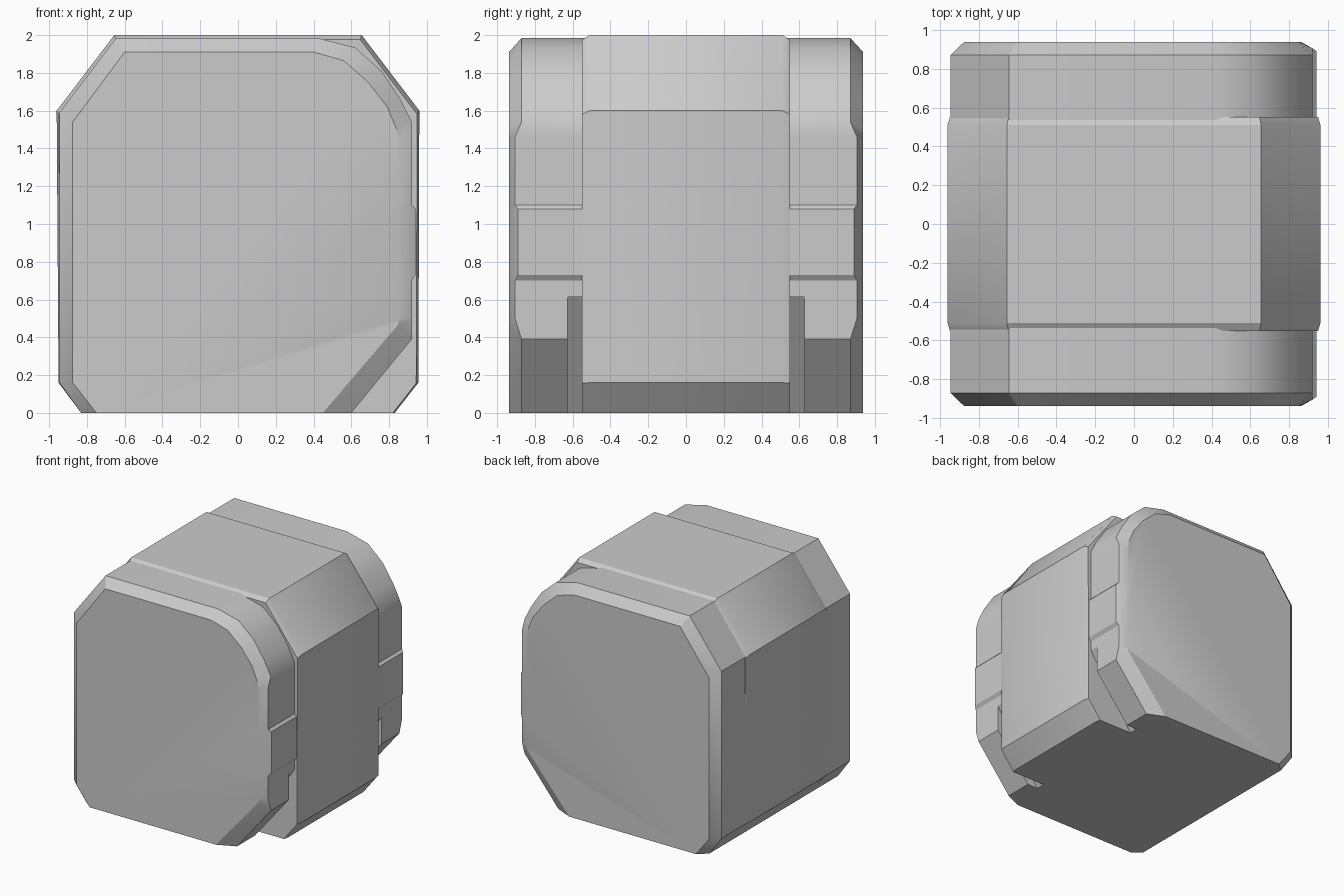
import bpy, bmesh, math

cube = bpy.data.objects.get("Cube")
if cube:
    bpy.data.objects.remove(cube, do_unlink=True)

grey = bpy.data.materials.new("plain grey")
grey.use_nodes = True
grey.diffuse_color = (0.6, 0.6, 0.6, 1)
grey.node_tree.nodes["Principled BSDF"].inputs["Base Color"].default_value = grey.diffuse_color


def loft(name, rings):
    """Join rings of (x, y, z) points into a closed solid."""
    bm = bmesh.new()
    loops = [[bm.verts.new(p) for p in ring] for ring in rings]
    for a, b in zip(loops, loops[1:]):
        for i in range(len(a)):
            j = (i + 1) % len(a)
            bm.faces.new((a[i], a[j], b[j], b[i]))
    bm.faces.new(loops[0])
    bm.faces.new(loops[-1])
    bmesh.ops.recalc_face_normals(bm, faces=bm.faces)
    mesh = bpy.data.meshes.new(name)
    bm.to_mesh(mesh)
    bm.free()
    mesh.materials.append(grey)
    obj = bpy.data.objects.new(name, mesh)
    bpy.context.collection.objects.link(obj)
    bpy.ops.object.select_all(action='DESELECT')
    bpy.context.view_layer.objects.active = obj
    obj.select_set(True)
    bpy.ops.object.shade_smooth_by_angle(angle=math.radians(30))
    return obj


def section(profile, y, scale=1):
    return [(x * scale, y, z * scale) for x, z in profile]


# Raised centre band with slightly tapered rims
band = [(-.655, 2), (.655, 2), (.96, 1.6), (.955, .16), (.83, 0),
        (-.83, 0), (-.95, .16), (-.96, 1.6)]
loft("centre_band", [section(band, y, s) for y, s in
                     ((-.55, .988), (-.51, 1), (.51, 1), (.55, .988))])

# Shared outlines of the end blocks
shoulder = [(-.645, 1.985), (.42, 1.985), (.62, 1.935), (.76, 1.81),
            (.86, 1.66), (.92, 1.54)]
ridge = [(.92, 1.46), (.92, 1.1), (.94, 1.08), (.94, .73), (.92, .7)]
chamfer = [(.92, .5), (.92, .39), (.6, 0)]
slot = [(.92, .62), (.5, 0)]
left_side = [(-.83, 0), (-.945, .16), (-.945, 1.59)]
outer = shoulder + ridge + chamfer + left_side

# Flat end face, inset from the outline
face = [(-.6, 1.91), (.4, 1.91), (.56, 1.865), (.69, 1.75), (.79, 1.62),
        (.84, 1.5), (.85, 1.44), (.85, 1.1), (.86, 1.08), (.86, .73),
        (.85, .7), (.85, .5), (.85, .47), (.45, 0),
        (-.75, 0), (-.875, .16), (-.875, 1.54)]


def bevel_depth(i):
    """The bevel is shallower along the upright ridge side."""
    x, z = outer[i]
    if x > .93:
        return .89
    return .905 if x > .91 and .45 < z < 1.5 else .87


for side, label in ((-1, "front"), (1, "back")):
    rim = [(x, side * bevel_depth(i), z) for i, (x, z) in enumerate(outer)]
    loft(label + "_end_block", [section(outer, side * .627), rim,
                                section(face, side * .938)])
    # Narrow neck leaves a slot beside the centre band
    neck = shoulder + ridge + slot + left_side
    loft(label + "_neck", [section(neck, side * .5), section(neck, side * .63)])
